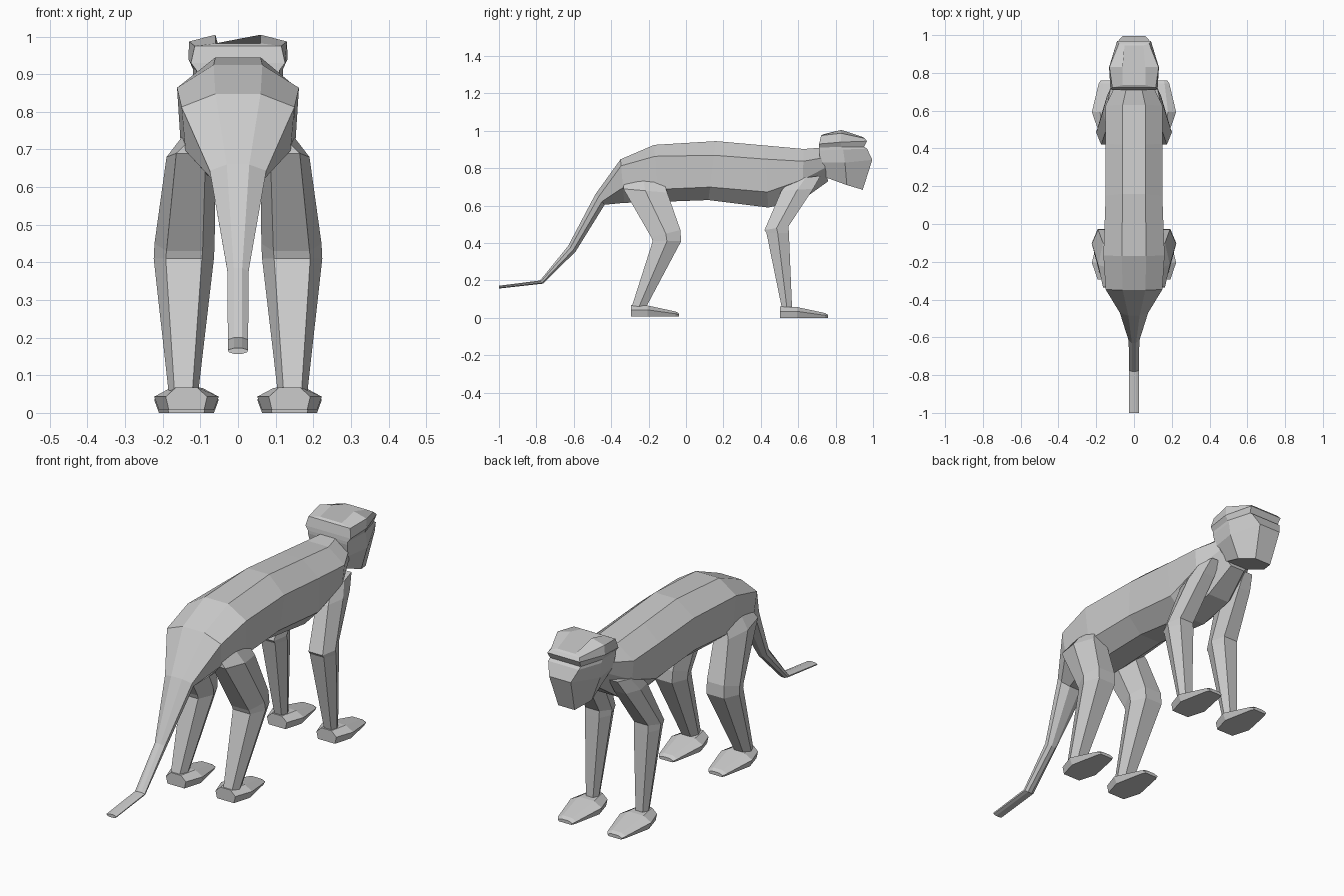
import bpy
import bmesh
from mathutils import Vector

default_cube = bpy.data.objects.get("Cube")
if default_cube:
    bpy.data.objects.remove(default_cube, do_unlink=True)

# One plain grey for the whole animal
grey = bpy.data.materials.new("plain grey")
grey.use_nodes = True
colour = (0.6, 0.6, 0.6, 1)
grey.diffuse_color = colour
grey.node_tree.nodes["Principled BSDF"].inputs["Base Color"].default_value = colour


def loft(name, rings):
    """Skin a closed, capped, flat-shaded tube through rings of equal point count."""
    bm = bmesh.new()
    loops = [[bm.verts.new(point) for point in ring] for ring in rings]
    count = len(loops[0])
    for lower, upper in zip(loops, loops[1:]):
        for i in range(count):
            j = (i + 1) % count
            bm.faces.new((lower[i], lower[j], upper[j], upper[i]))
    bm.faces.new(loops[0][::-1])
    bm.faces.new(loops[-1])
    bmesh.ops.recalc_face_normals(bm, faces=bm.faces)
    mesh = bpy.data.meshes.new(name)
    bm.to_mesh(mesh)
    bm.free()
    mesh.materials.append(grey)
    part = bpy.data.objects.new(name, mesh)
    bpy.context.collection.objects.link(part)
    return part


def mirrored(half):
    """Close a half ring across x = 0."""
    return half + [Vector((-p.x, p.y, p.z)) for p in reversed(half)]


def body_ring(top, bottom, width, shoulder, flank):
    """Eight-sided section; shoulder and flank are fractions from top to bottom."""
    top, bottom = Vector((0, *top)), Vector((0, *bottom))
    inner, outer = Vector((width * 0.4, 0, 0)), Vector((width, 0, 0))
    return mirrored([
        top + inner,
        top.lerp(bottom, shoulder) + outer,
        top.lerp(bottom, flank) + outer * 0.93,
        bottom + inner,
    ])


# Tail, hips, trunk and neck as one skin
loft("body_and_tail", [body_ring(*section) for section in (
    ((-1, .172), (-1, .157), .027, .3, .7),
    ((-.78, .2), (-.765, .183), .027, .3, .7),
    ((-.63, .385), (-.59, .355), .028, .3, .7),
    ((-.485, .66), (-.435, .605), .075, .3, .7),
    ((-.35, .848), (-.33, .615), .15, .15, .65),
    ((-.17, .925), (-.15, .62), .162, .2, .78),
    ((.16, .945), (.12, .63), .15, .24, .78),
    ((.42, .922), (.44, .59), .15, .22, .75),
    ((.63, .903), (.62, .63), .15, .24, .6),
    ((.72, .91), (.76, .73), .1, .3, .6),
)])


# Head, stacked from jaw to crown
def head_ring(back, cheek, front, back_width, cheek_width, front_width):
    return mirrored([
        Vector((back_width, *back)),
        Vector((cheek_width, *cheek)),
        Vector((front_width, *front)),
    ])


loft("head", [head_ring(*layer) for layer in (
    ((.75, .75), (.86, .71), (.945, .685), .06, .08, .045),
    ((.72, .83), (.85, .83), (.996, .845), .1, .12, .06),
    ((.71, .895), (.84, .9), (.968, .905), .11, .12, .085),
    ((.71, .91), (.83, .915), (.953, .915), .11, .12, .085),
    ((.712, .93), (.83, .94), (.968, .945), .125, .132, .09),
    ((.722, .975), (.83, .987), (.955, .96), .115, .13, .08),
    ((.735, .982), (.83, 1.005), (.945, .967), .06, .06, .05),
)])


# Limbs: six-sided sections with ridges on the inner and outer sides
def limb_ring(side, back, front, inner, outer):
    back, front = Vector((0, *back)), Vector((0, *front))
    middle = (back + front) / 2
    flat = (outer - inner) * 0.2

    def at(x, point):
        return point + Vector((side * x, 0, 0))

    return [
        at(inner + flat, back), at(inner, middle), at(inner + flat, front),
        at(outer - flat, front), at(outer, middle), at(outer - flat, back),
    ]


def foot_ring(side, y, width, height, ridge, base):
    centre = side * 0.137
    return [Vector((centre + sign * width * scale, y, z)) for sign, scale, z in (
        (-1, .85, base), (-1, 1, ridge), (-1, .5, height),
        (1, .5, height), (1, 1, ridge), (1, .85, base),
    )]


hind_leg = (
    ((-.33, .73), (-.13, .76), .06, .14),
    ((-.335, .69), (-.1, .67), .06, .19),
    ((-.185, .43), (-.03, .47), .062, .222),
    ((-.178, .41), (-.026, .41), .064, .224),
    ((-.29, .06), (-.212, .06), .105, .185),
)
fore_leg = (
    ((.56, .74), (.72, .76), .06, .14),
    ((.51, .68), (.68, .69), .055, .165),
    ((.42, .47), (.548, .49), .07, .2),
    ((.43, .455), (.55, .455), .07, .2),
    ((.512, .055), (.567, .055), .105, .17),
)

for label, side in (("left", 1), ("right", -1)):
    for pair, sections, heel, base in (
        ("hind", hind_leg, -.295, .008),
        ("front", fore_leg, .503, 0),
    ):
        loft(f"{label}_{pair}_leg", [limb_ring(side, *s) for s in sections])
        # Leaf-shaped foot, widest just ahead of the ankle
        loft(f"{label}_{pair}_foot", [
            foot_ring(side, heel, .055, base + .06, base + .035, base),
            foot_ring(side, heel + .09, .086, base + .058, base + .035, base),
            foot_ring(side, heel + .24, .05, base + .026, base + .014, base),
            foot_ring(side, heel + .257, .04, base + .016, base + .008, base),
        ])
